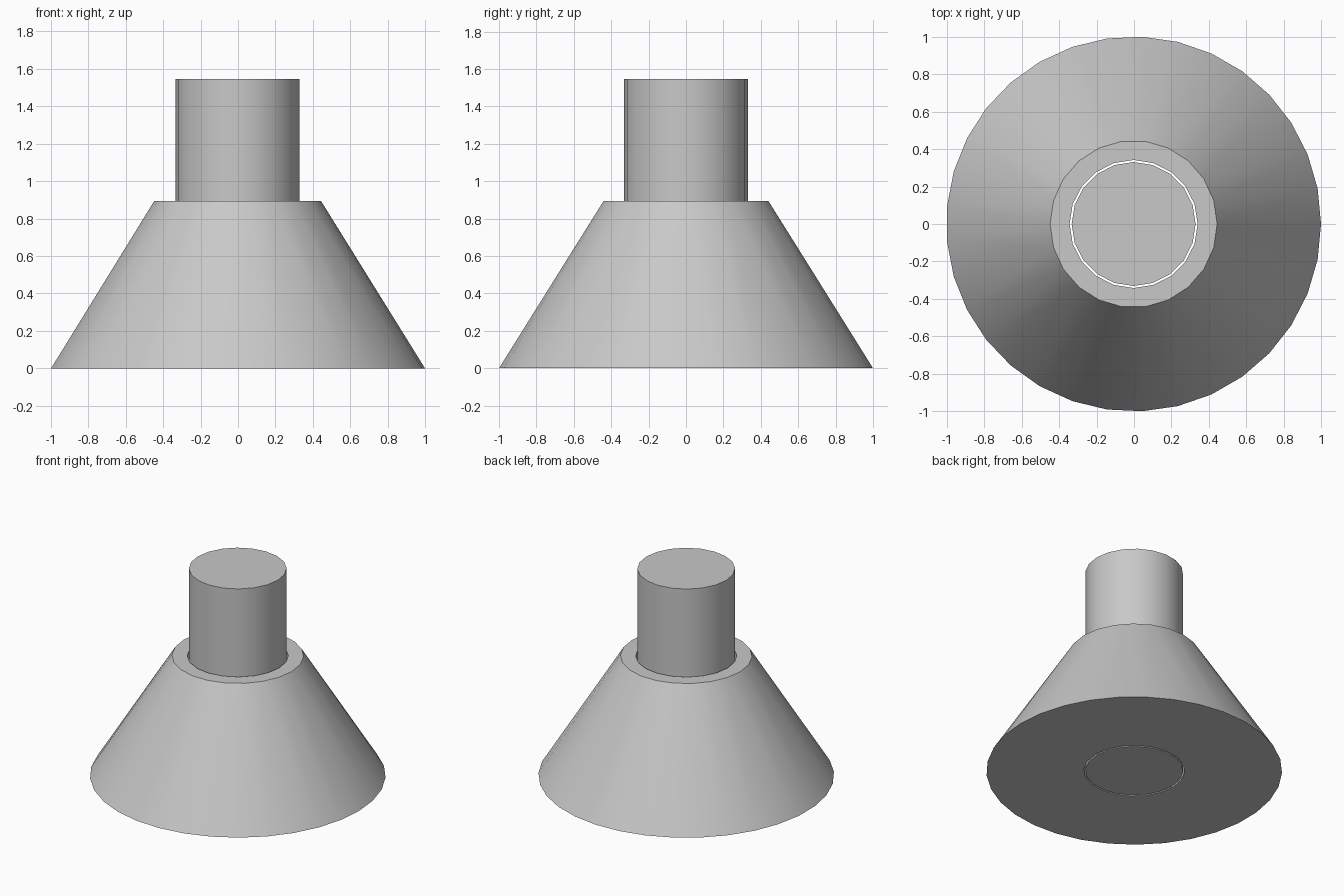
import bpy, bmesh, math

cube = bpy.data.objects.get("Cube")
if cube:
    bpy.data.objects.remove(cube, do_unlink=True)

AXIS_X = -0.002
PIN_HEIGHT = 1.545
BASE_HEIGHT = 0.893

grey = bpy.data.materials.new("plain grey")
grey.use_nodes = True
colour = (0.58, 0.58, 0.58, 1)
grey.diffuse_color = colour
grey.node_tree.nodes["Principled BSDF"].inputs["Base Color"].default_value = colour


def ring(bm, sides, radius, z):
    """Circle of vertices, starting on +x."""
    return [bm.verts.new((AXIS_X + radius * math.cos(math.tau * k / sides),
                          radius * math.sin(math.tau * k / sides), z))
            for k in range(sides)]


def bridge(bm, a, b):
    """Strip of triangles between two rings that may differ in vertex count."""
    n, m = len(a), len(b)
    i = j = 0
    while i < n or j < m:
        if (i + 0.5) / n <= (j + 0.5) / m:
            bm.faces.new((a[i % n], a[(i + 1) % n], b[j % m]))
            i += 1
        else:
            bm.faces.new((a[i % n], b[(j + 1) % m], b[j % m]))
            j += 1


def finish(bm, name):
    bmesh.ops.recalc_face_normals(bm, faces=bm.faces)
    mesh = bpy.data.meshes.new(name)
    bm.to_mesh(mesh)
    bm.free()
    mesh.materials.append(grey)
    obj = bpy.data.objects.new(name, mesh)
    bpy.context.collection.objects.link(obj)
    bpy.ops.object.select_all(action='DESELECT')
    obj.select_set(True)
    bpy.context.view_layer.objects.active = obj
    bpy.ops.object.shade_smooth_by_angle(angle=math.radians(30))


# Conical base with a bore running right through it
bm = bmesh.new()
loops = [ring(bm, 33, 1.001, 0), ring(bm, 22, 0.446, BASE_HEIGHT),
         ring(bm, 20, 0.342, BASE_HEIGHT), ring(bm, 20, 0.342, 0)]
for k in range(len(loops)):
    bridge(bm, loops[k], loops[(k + 1) % len(loops)])
finish(bm, "conical_base")

# Loose pin standing in the bore
bm = bmesh.new()
bottom, top = ring(bm, 20, 0.331, 0), ring(bm, 20, 0.331, PIN_HEIGHT)
bridge(bm, bottom, top)
bm.faces.new(bottom)
bm.faces.new(top)
finish(bm, "centre_pin")
